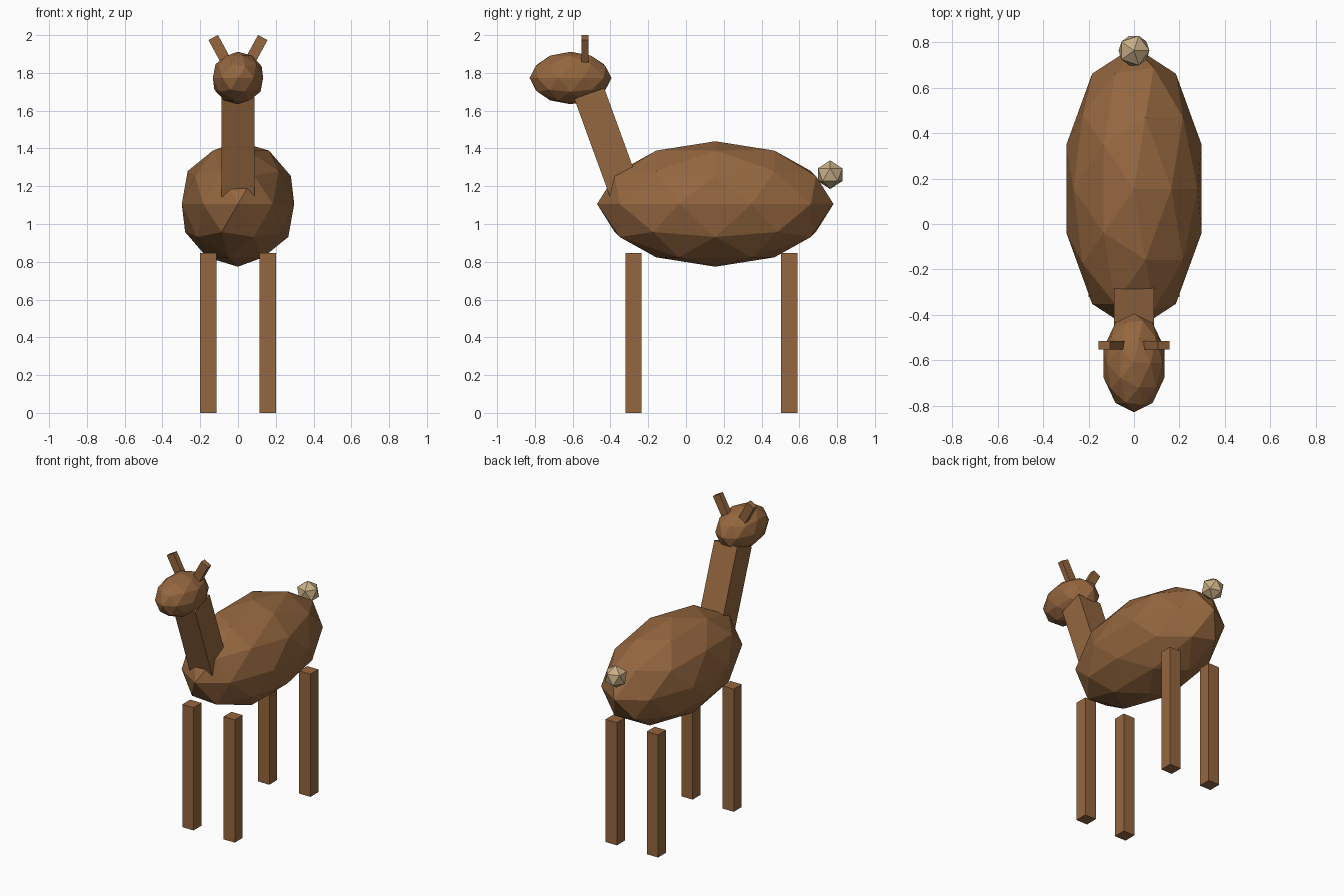
import bpy
from math import radians

default = bpy.data.objects.get("Cube")
if default:
    bpy.data.objects.remove(default, do_unlink=True)


def make_material(name, rgb):
    mat = bpy.data.materials.new(name)
    mat.use_nodes = True
    color = (*rgb, 1.0)
    mat.diffuse_color = color
    mat.node_tree.nodes["Principled BSDF"].inputs["Base Color"].default_value = color
    return mat


brown = make_material("brown_fur", (0.30, 0.135, 0.05))
cream = make_material("cream_fur", (0.58, 0.43, 0.24))


def finish(name, scale, mat):
    obj = bpy.context.object
    obj.name = name
    obj.scale = scale
    obj.data.materials.append(mat)
    bpy.ops.object.transform_apply(location=False, rotation=False, scale=True)
    return obj


def faceted_ball(name, center, radii, mat, detail=2):
    bpy.ops.mesh.primitive_ico_sphere_add(subdivisions=detail, radius=1, location=center)
    return finish(name, radii, mat)


def block(name, center, size, rotation=(0, 0, 0)):
    bpy.ops.mesh.primitive_cube_add(size=1, location=center, rotation=rotation)
    return finish(name, size, brown)


# Rounded low-poly masses
faceted_ball("body", (0, 0.155, 1.106), (0.313, 0.626, 0.332), brown)
faceted_ball("head", (0, -0.611, 1.773), (0.14, 0.217, 0.139), brown)
faceted_ball("tail", (0, 0.763, 1.261), (0.076, 0.076, 0.076), cream, detail=1)

# Neck leaning forward out of the body
block("neck", (0, -0.401, 1.386), (0.175, 0.168, 0.65), (radians(20), 0, 0))

# Paired legs and ears
for side, sign in (("left", 1), ("right", -1)):
    for end, y in (("front", -0.278), ("back", 0.547)):
        block(f"{end}_{side}_leg", (sign * 0.157, y, 0.423), (0.086, 0.086, 0.846))
    block(f"{side}_ear", (sign * 0.081, -0.534, 1.895), (0.057, 0.038, 0.21),
          (0, sign * radians(28.6), 0))
